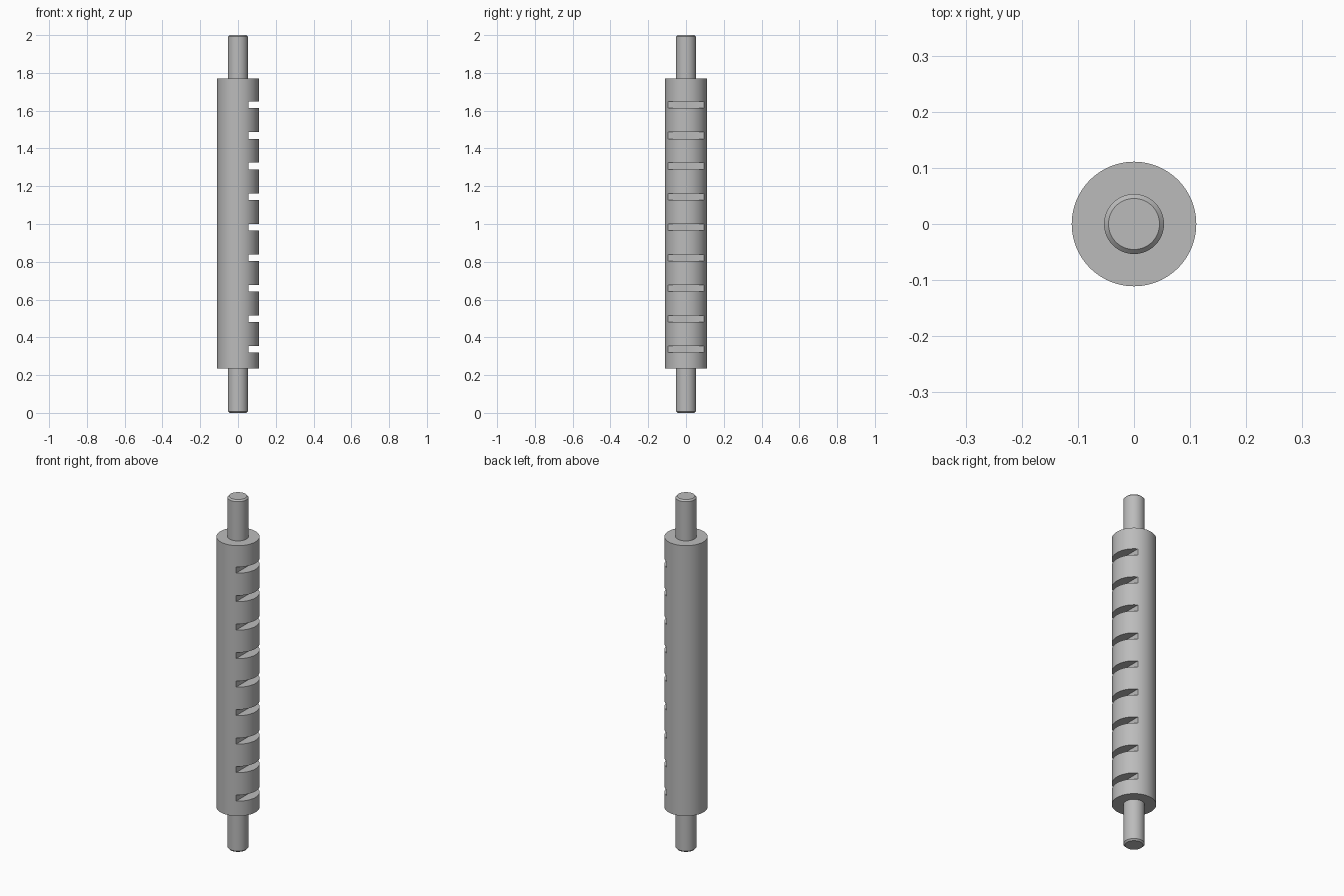
import bpy, bmesh
from math import radians

cube = bpy.data.objects.get("Cube")
if cube:
    bpy.data.objects.remove(cube, do_unlink=True)

steel = bpy.data.materials.new("grey steel")
steel.use_nodes = True
GREY = (0.5, 0.5, 0.5, 1)
steel.diffuse_color = GREY
steel.node_tree.nodes["Principled BSDF"].inputs["Base Color"].default_value = GREY

BODY_R, SHAFT_R, TIP_R = 0.111, 0.0535, 0.0455
BODY_LOW, BODY_HIGH = 0.234, 1.769
CHAMFER, SEGMENTS = 0.008, 96


def make_object(name, bm):
    mesh = bpy.data.meshes.new(name)
    bmesh.ops.recalc_face_normals(bm, faces=bm.faces)
    bm.to_mesh(mesh)
    bm.free()
    mesh.materials.append(steel)
    obj = bpy.data.objects.new(name, mesh)
    bpy.context.collection.objects.link(obj)
    return obj


# Turned rod: chamfered shaft ends and a thicker body
profile = [(0, 0), (TIP_R, 0), (SHAFT_R, CHAMFER), (SHAFT_R, BODY_LOW),
           (BODY_R, BODY_LOW), (BODY_R, BODY_HIGH), (SHAFT_R, BODY_HIGH),
           (SHAFT_R, 2 - CHAMFER), (TIP_R, 2), (0, 2)]
bm = bmesh.new()
verts = [bm.verts.new((r, 0, z)) for r, z in profile]
edges = [bm.edges.new(pair) for pair in zip(verts, verts[1:])]
bmesh.ops.spin(bm, geom=verts + edges, cent=(0, 0, 0), axis=(0, 0, 1),
               angle=radians(360), steps=SEGMENTS, use_merge=True)
bmesh.ops.remove_doubles(bm, verts=bm.verts, dist=1e-5)
rod = make_object("rack_rod", bm)

# Nine flat-bottomed notches on the left side
NOTCH_DEPTH_X, NOTCH_HEIGHT, PITCH = 0.0555, 0.035, 0.1618
bm = bmesh.new()
for i in range(9):
    cutter = bmesh.ops.create_cube(bm, size=1)["verts"]
    bmesh.ops.scale(bm, vec=(0.2, 0.4, NOTCH_HEIGHT), verts=cutter)
    bmesh.ops.translate(bm, verts=cutter,
                        vec=(NOTCH_DEPTH_X + 0.1, 0, 0.336 + i * PITCH))
cutters = make_object("notch_cutters", bm)
cutters.hide_render = True

# Apply the cut, then discard the cutters
cut = rod.modifiers.new("notches", "BOOLEAN")
cut.operation, cut.solver, cut.object = "DIFFERENCE", "EXACT", cutters
bpy.context.view_layer.objects.active = rod
rod.select_set(True)
bpy.ops.object.modifier_apply(modifier=cut.name)
bpy.data.objects.remove(cutters, do_unlink=True)
bpy.ops.object.shade_smooth_by_angle(angle=radians(30))
